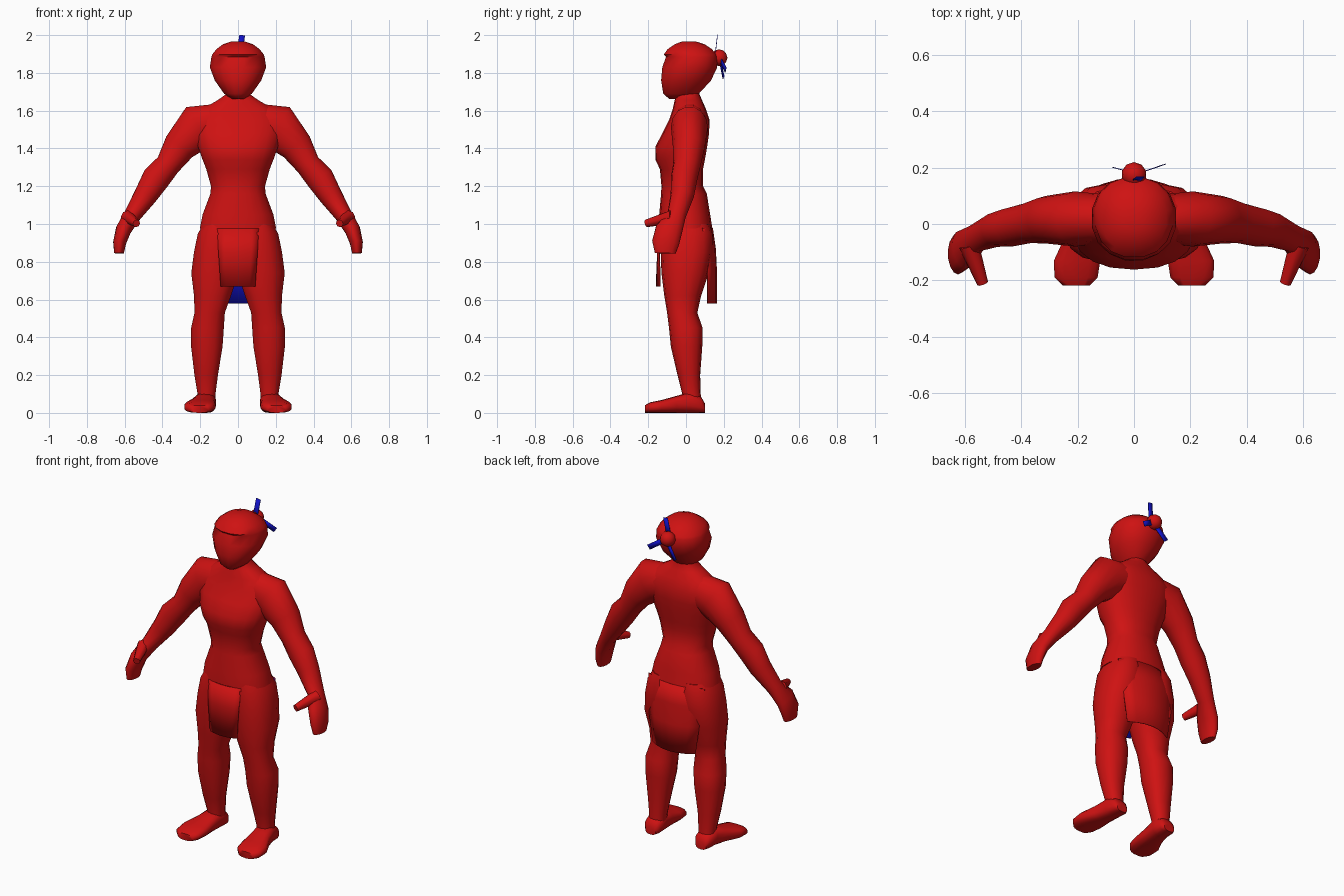
import bpy, bmesh, math
from mathutils import Vector

cube = bpy.data.objects.get("Cube")
if cube:
    bpy.data.objects.remove(cube, do_unlink=True)


def material(name, colour):
    mat = bpy.data.materials.new(name)
    mat.use_nodes = True
    mat.diffuse_color = colour
    mat.node_tree.nodes["Principled BSDF"].inputs["Base Color"].default_value = colour
    return mat


RED = material("red", (0.62, 0.006, 0.006, 1))
BLUE = material("blue", (0.006, 0.006, 0.58, 1))


def finish(name, bm, mats, closed=True, angle=50, mirror=False):
    """Turn a bmesh into a smooth shaded object, optionally mirrored across x."""
    if closed:
        bmesh.ops.recalc_face_normals(bm, faces=bm.faces)
    mesh = bpy.data.meshes.new(name)
    bm.to_mesh(mesh)
    bm.free()
    obj = bpy.data.objects.new(name, mesh)
    bpy.context.collection.objects.link(obj)
    for mat in mats:
        mesh.materials.append(mat)
    bpy.ops.object.select_all(action="DESELECT")
    obj.select_set(True)
    bpy.context.view_layer.objects.active = obj
    bpy.ops.object.shade_smooth_by_angle(angle=math.radians(angle))
    if mirror:
        obj.modifiers.new("Mirror", "MIRROR").use_mirror_merge = False
    return obj


def loft(name, rings, sides=14, power=1.0, mirror=False):
    """Skin closed rings given as (centre, u axis, v axis)."""
    bm = bmesh.new()
    loops = []
    for centre, u, v in rings:
        loop = []
        for i in range(sides):
            a = math.tau * (i + 0.5) / sides
            c, s = math.cos(a), math.sin(a)
            c = math.copysign(abs(c) ** power, c)
            s = math.copysign(abs(s) ** power, s)
            loop.append(bm.verts.new(centre + u * c + v * s))
        loops.append(loop)
    for low, high in zip(loops, loops[1:]):
        for i in range(sides):
            j = (i + 1) % sides
            bm.faces.new((low[i], low[j], high[j], high[i]))
    bm.faces.new(loops[0])
    bm.faces.new(loops[-1])
    return finish(name, bm, [RED], mirror=mirror)


def level(z, x0, x1, y0, y1):
    """Horizontal ring from its extents."""
    return (Vector(((x0 + x1) / 2, (y0 + y1) / 2, z)),
            Vector(((x1 - x0) / 2, 0, 0)), Vector((0, (y1 - y0) / 2, 0)))


def upright(y, x, rx, top):
    """Ring facing along y, standing on the ground."""
    return Vector((x, y, top / 2)), Vector((rx, 0, 0)), Vector((0, 0, top / 2))


def along(path):
    """Rings square to a path of (x, y, z, radius, depth)."""
    points = [Vector(p[:3]) for p in path]
    rings = []
    for i, p in enumerate(path):
        t = (points[min(i + 1, len(path) - 1)] - points[max(i - 1, 0)]).normalized()
        u = t.cross(Vector((0, 1, 0))).normalized()
        rings.append((points[i], u * p[3], u.cross(t) * p[4]))
    return rings


# Torso: flared belt, waist, chest, shoulders and neck
torso = [
    (0.975, 0.205, -0.143, 0.14), (1.05, 0.19, -0.142, 0.128),
    (1.16, 0.148, -0.132, 0.11), (1.2, 0.145, -0.13, 0.09),
    (1.29, 0.17, -0.138, 0.09), (1.34, 0.19, -0.162, 0.1),
    (1.41, 0.215, -0.162, 0.112), (1.48, 0.235, -0.125, 0.122),
    (1.55, 0.24, -0.09, 0.125), (1.61, 0.19, -0.07, 0.105),
    (1.655, 0.11, -0.06, 0.085), (1.69, 0.06, -0.05, 0.07), (1.74, 0.055, -0.05, 0.07),
]
loft("torso", [level(z, -w, w, f, b) for z, w, f, b in torso], sides=18, power=0.88)

# Head: narrow chin, flat face, brow edge and rounded crown
head = [
    (1.662, 0.035, -0.09, 0.04), (1.69, 0.075, -0.122, 0.07), (1.76, 0.125, -0.134, 0.135),
    (1.83, 0.152, -0.128, 0.168), (1.885, 0.143, -0.108, 0.168), (1.897, 0.139, -0.12, 0.162),
    (1.925, 0.117, -0.1, 0.14), (1.952, 0.08, -0.06, 0.1), (1.967, 0.035, -0.02, 0.05),
]
loft("head", [level(z, -w, w, f, b) for z, w, f, b in head], sides=16, power=0.92)

# Hair bun
bm = bmesh.new()
bmesh.ops.create_icosphere(bm, subdivisions=2, radius=0.045)
bmesh.ops.translate(bm, verts=bm.verts, vec=(0, 0.175, 1.88))
finish("hair_bun", bm, [RED])

# Arms with hands
loft("arms", along([
    (0.1, 0.02, 1.54, 0.1, 0.085), (0.21, 0.018, 1.515, 0.125, 0.098),
    (0.31, 0.015, 1.41, 0.09, 0.085), (0.37, 0.005, 1.315, 0.068, 0.073),
    (0.435, -0.01, 1.24, 0.076, 0.07), (0.49, -0.02, 1.15, 0.063, 0.062),
    (0.56, -0.05, 1.045, 0.046, 0.05), (0.606, -0.09, 0.97, 0.042, 0.072),
    (0.627, -0.108, 0.9, 0.035, 0.072), (0.63, -0.11, 0.845, 0.026, 0.055),
]), mirror=True)

# Thumbs
bm = bmesh.new()
bmesh.ops.create_cone(bm, cap_ends=True, segments=8, radius1=0.036, radius2=0.02, depth=0.15)
turn = Vector((-0.05, -0.14, -0.035)).to_track_quat("Z", "Y").to_matrix()
bmesh.ops.rotate(bm, verts=bm.verts, matrix=turn)
bmesh.ops.translate(bm, verts=bm.verts, vec=(0.562, -0.143, 1.02))
finish("thumbs", bm, [RED], mirror=True)

# Legs: hip to ankle
legs = [
    (1.0, -0.01, 0.185, -0.125, 0.125), (0.95, -0.01, 0.215, -0.132, 0.14),
    (0.85, -0.01, 0.236, -0.134, 0.14), (0.74, -0.005, 0.25, -0.13, 0.12),
    (0.62, 0.035, 0.235, -0.115, 0.08), (0.53, 0.068, 0.232, -0.1, 0.06),
    (0.45, 0.073, 0.25, -0.09, 0.088), (0.35, 0.08, 0.25, -0.08, 0.086),
    (0.2, 0.105, 0.232, -0.045, 0.075), (0.1, 0.118, 0.215, -0.02, 0.078),
    (0.03, 0.12, 0.22, -0.02, 0.08),
]
loft("legs", [level(*ring) for ring in legs], power=0.88, mirror=True)

# Feet: heel to toes, turned outwards
feet = [
    (0.1, 0.17, 0.035, 0.05), (0.08, 0.17, 0.052, 0.085), (0.02, 0.173, 0.057, 0.11),
    (-0.05, 0.185, 0.064, 0.09), (-0.13, 0.202, 0.084, 0.068),
    (-0.19, 0.206, 0.078, 0.056), (-0.218, 0.205, 0.05, 0.04),
]
loft("feet", [upright(*ring) for ring in feet], power=0.75, mirror=True)


def cloth(name, rows, facing):
    """Hanging cloth from (z, half width, middle y, side y), blue on the inside."""
    bm = bmesh.new()
    steps = [i / 3 for i in range(-3, 4)]
    grid = [[bm.verts.new((w * t * -facing, mid + (side - mid) * t * t, z)) for t in steps]
            for z, w, mid, side in reversed(rows)]
    for low, high in zip(grid, grid[1:]):
        for i in range(len(steps) - 1):
            bm.faces.new((low[i], low[i + 1], high[i + 1], high[i]))
    obj = finish(name, bm, [RED, BLUE], closed=False)
    solid = obj.modifiers.new("Solidify", "SOLIDIFY")
    solid.thickness = 0.005
    solid.material_offset = 1


# Loincloth panels
cloth("front_cloth", [(0.975, 0.11, -0.147, -0.127), (0.85, 0.104, -0.153, -0.142),
                      (0.67, 0.092, -0.16, -0.14)], -1)
cloth("back_cloth", [(0.98, 0.19, 0.142, 0.09), (0.87, 0.185, 0.158, 0.11),
                     (0.75, 0.17, 0.164, 0.115), (0.58, 0.145, 0.164, 0.115)], 1)


def ribbon(name, start, end, across):
    """Thin blue strip between two points."""
    a, b, half = Vector(start), Vector(end), Vector(across) / 2
    bm = bmesh.new()
    bm.faces.new([bm.verts.new(p) for p in (a - half, a + half, b + half, b - half)])
    obj = finish(name, bm, [BLUE], closed=False)
    obj.modifiers.new("Solidify", "SOLIDIFY").thickness = 0.003


# Hair ribbons
ribbon("ribbon_top", (0.005, 0.15, 1.87), (0.022, 0.165, 2.0), (0.03, 0, -0.004))
ribbon("ribbon_left", (0.02, 0.183, 1.87), (0.105, 0.212, 1.815), (0.016, 0.005, 0.026))
ribbon("ribbon_right", (-0.01, 0.185, 1.85), (-0.065, 0.2, 1.775), (0.022, -0.006, -0.016))
